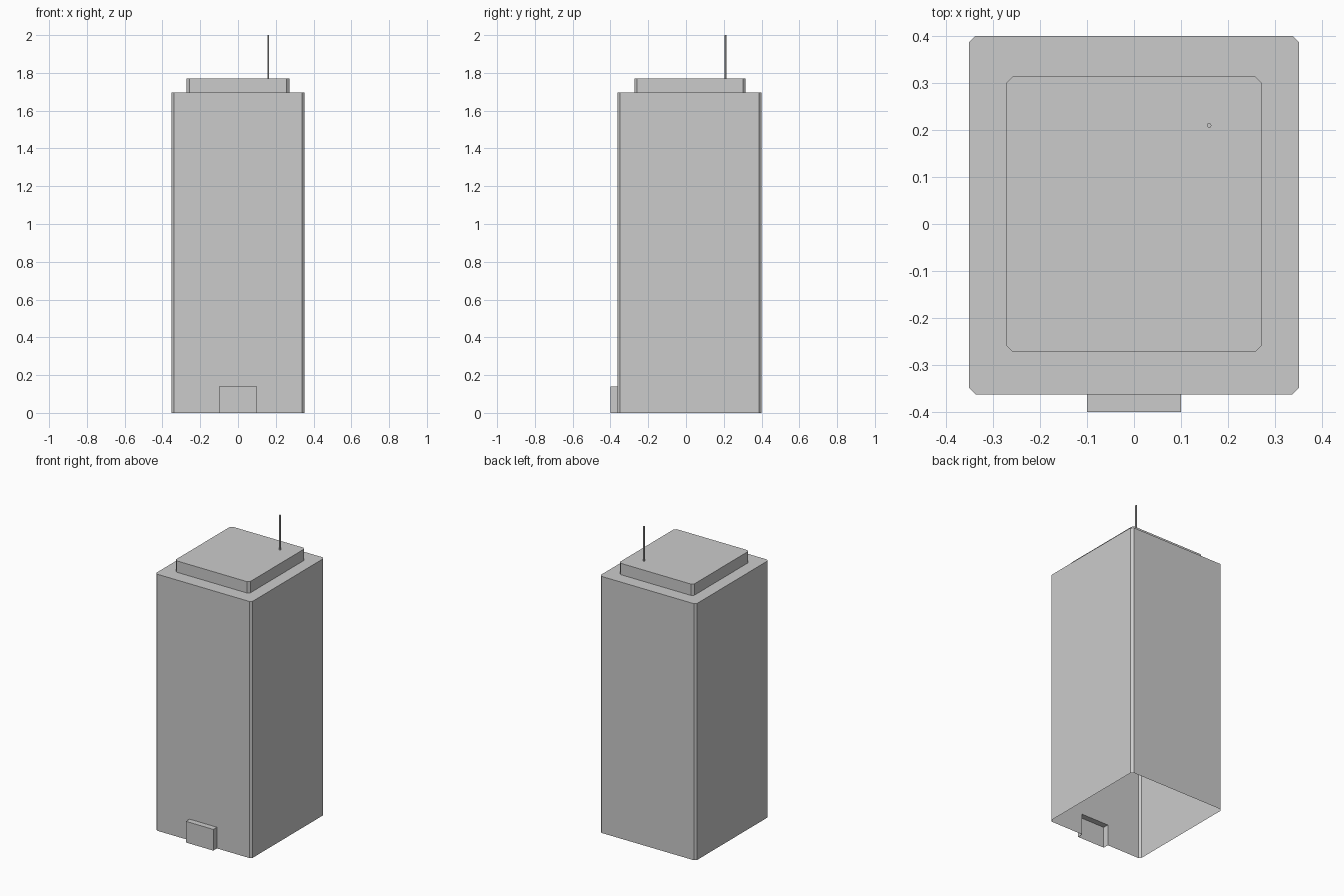
import bpy, bmesh

if "Cube" in bpy.data.objects:
    bpy.data.objects.remove(bpy.data.objects["Cube"])

WALL_TOP, ROOF_TOP, DOOR_TOP = 1.695, 1.77, 0.14
FRONT, BACK, DOOR_FRONT, DOOR_HALF = -0.363, 0.401, -0.401, 0.1


def ring(bm, hx, y0, y1, c, z):
    """Rectangle with cut corners; the first edge is the front one."""
    pts = [(-hx + c, y0), (hx - c, y0), (hx, y0 + c), (hx, y1 - c),
           (hx - c, y1), (-hx + c, y1), (-hx, y1 - c), (-hx, y0 + c)]
    return [bm.verts.new((x, y, z)) for x, y in pts]


def bridge(bm, a, b, skip=()):
    for i in range(len(a)):
        if i not in skip:
            j = (i + 1) % len(a)
            bm.faces.new((a[i], a[j], b[j], b[i]))


def finish(bm, name):
    me = bpy.data.meshes.new(name)
    bm.to_mesh(me)
    bm.free()
    ob = bpy.data.objects.new(name, me)
    bpy.context.collection.objects.link(ob)
    return ob


# Tower shell, open underneath, with stepped roof
bm = bmesh.new()
base = ring(bm, 0.352, FRONT, BACK, 0.014, 0)
eaves = ring(bm, 0.352, FRONT, BACK, 0.014, WALL_TOP)
step = ring(bm, 0.272, -0.273, 0.315, 0.014, WALL_TOP)
top = ring(bm, 0.272, -0.273, 0.315, 0.014, ROOF_TOP)
bridge(bm, base, eaves, skip=(0,))
bridge(bm, eaves, step)
bridge(bm, step, top)
bm.faces.new(top)

# Front wall around the doorway, and the projecting entrance
inner, outer = [[bm.verts.new((x, y, z)) for x, z in
                 ((-DOOR_HALF, 0), (-DOOR_HALF, DOOR_TOP),
                  (DOOR_HALF, DOOR_TOP), (DOOR_HALF, 0))]
                for y in (FRONT, DOOR_FRONT)]
bm.faces.new([base[0]] + inner + [base[1], eaves[1], eaves[0]])
bridge(bm, inner, outer, skip=(3,))
bm.faces.new(outer[::-1])
bmesh.ops.recalc_face_normals(bm, faces=bm.faces)
finish(bm, "tower")

# Roof antenna
bm = bmesh.new()
bmesh.ops.create_cone(bm, cap_ends=True, segments=8, radius1=0.005,
                      radius2=0.005, depth=2 - ROOF_TOP)
antenna = finish(bm, "antenna")
antenna.location = (0.16, 0.21, (2 + ROOF_TOP) / 2)
